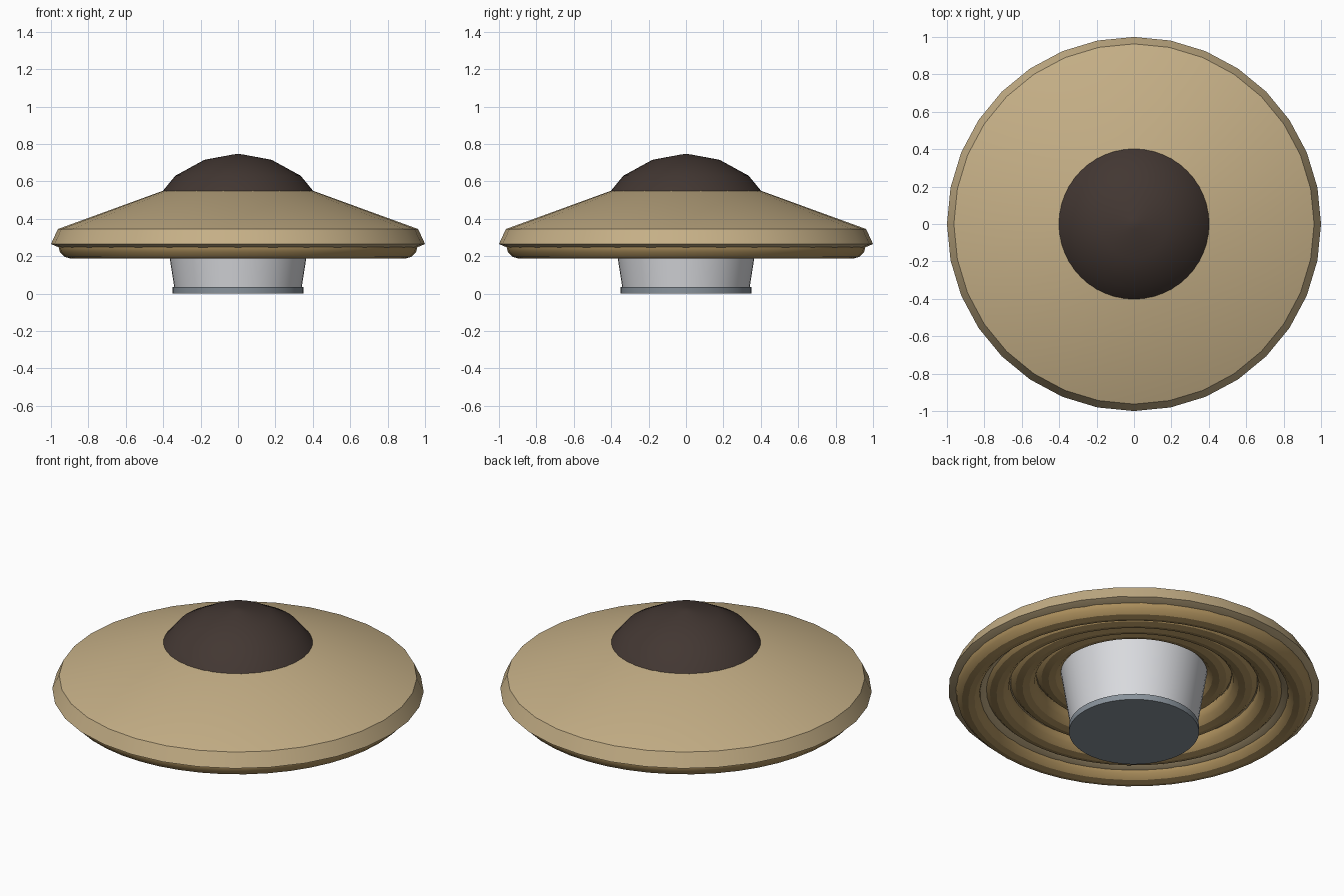
import bpy, bmesh, math

if "Cube" in bpy.data.objects:
    bpy.data.objects.remove(bpy.data.objects["Cube"])


def material(name, rgb):
    m = bpy.data.materials.new(name)
    m.diffuse_color = (*rgb, 1)
    m.use_nodes = True
    m.node_tree.nodes["Principled BSDF"].inputs["Base Color"].default_value = m.diffuse_color
    return m


def lathe(name, profile, sides, mat, closed=False):
    """Spin an (r, z) profile round z; a radius of 0 makes a single pole."""
    bm = bmesh.new()
    rings = []
    for r, z in profile:
        if r == 0:
            rings.append([bm.verts.new((0, 0, z))] * sides)
        else:
            rings.append([bm.verts.new((r * math.cos(math.tau * i / sides),
                                        r * math.sin(math.tau * i / sides), z))
                          for i in range(sides)])
    pairs = list(zip(rings, rings[1:]))
    if closed:
        pairs.append((rings[-1], rings[0]))
    for a, b in pairs:
        for i in range(sides):
            j = (i + 1) % sides
            corners = list(dict.fromkeys((a[i], a[j], b[j], b[i])))
            bm.faces.new(corners)
    bmesh.ops.recalc_face_normals(bm, faces=bm.faces)
    mesh = bpy.data.meshes.new(name)
    bm.to_mesh(mesh)
    bm.free()
    obj = bpy.data.objects.new(name, mesh)
    bpy.context.collection.objects.link(obj)
    mesh.materials.append(mat)
    bpy.ops.object.select_all(action='DESELECT')
    obj.select_set(True)
    bpy.context.view_layer.objects.active = obj
    bpy.ops.object.shade_smooth_by_angle(angle=math.radians(30))
    return obj


tan = material("tan", (0.56, 0.43, 0.24))
gold = material("gold_brown", (0.42, 0.28, 0.11))
dark = material("dark_brown", (0.055, 0.038, 0.032))
light_grey = material("light_grey", (0.70, 0.71, 0.74))
steel = material("steel", (0.25, 0.29, 0.33))

# Wide conical shell with a bevelled rim and a hollow underside
lathe("conical_shell", [(0.0, 0.55), (0.40, 0.55), (0.963, 0.345), (1.0, 0.265),
                        (0.93, 0.235), (0.83, 0.24), (0.80, 0.257),
                        (0.40, 0.42), (0.0, 0.42)], 32, tan)

# Rounded rings stepping up the underside
for n, (radius, height, tube) in enumerate([(0.893, 0.255, 0.068), (0.74, 0.302, 0.072),
                                            (0.60, 0.35, 0.075), (0.46, 0.40, 0.075)]):
    section = [(radius + tube * math.cos(math.tau * k / 12),
                height + tube * math.sin(math.tau * k / 12)) for k in range(12)]
    lathe(f"underside_ring_{n + 1}", section, 48, gold, closed=True)

# Dark domed cap
lathe("dome_cap", [(0.0, 0.53), (0.405, 0.545), (0.335, 0.63), (0.18, 0.715),
                   (0.03, 0.743), (0.0, 0.747)], 48, dark)

# Tapered stem and its foot plate
lathe("stem", [(0.0, 0.03), (0.34, 0.03), (0.40, 0.41), (0.0, 0.41)], 48, light_grey)
lathe("foot_plate", [(0.0, 0.0), (0.35, 0.0), (0.35, 0.035), (0.0, 0.035)], 48, steel)
